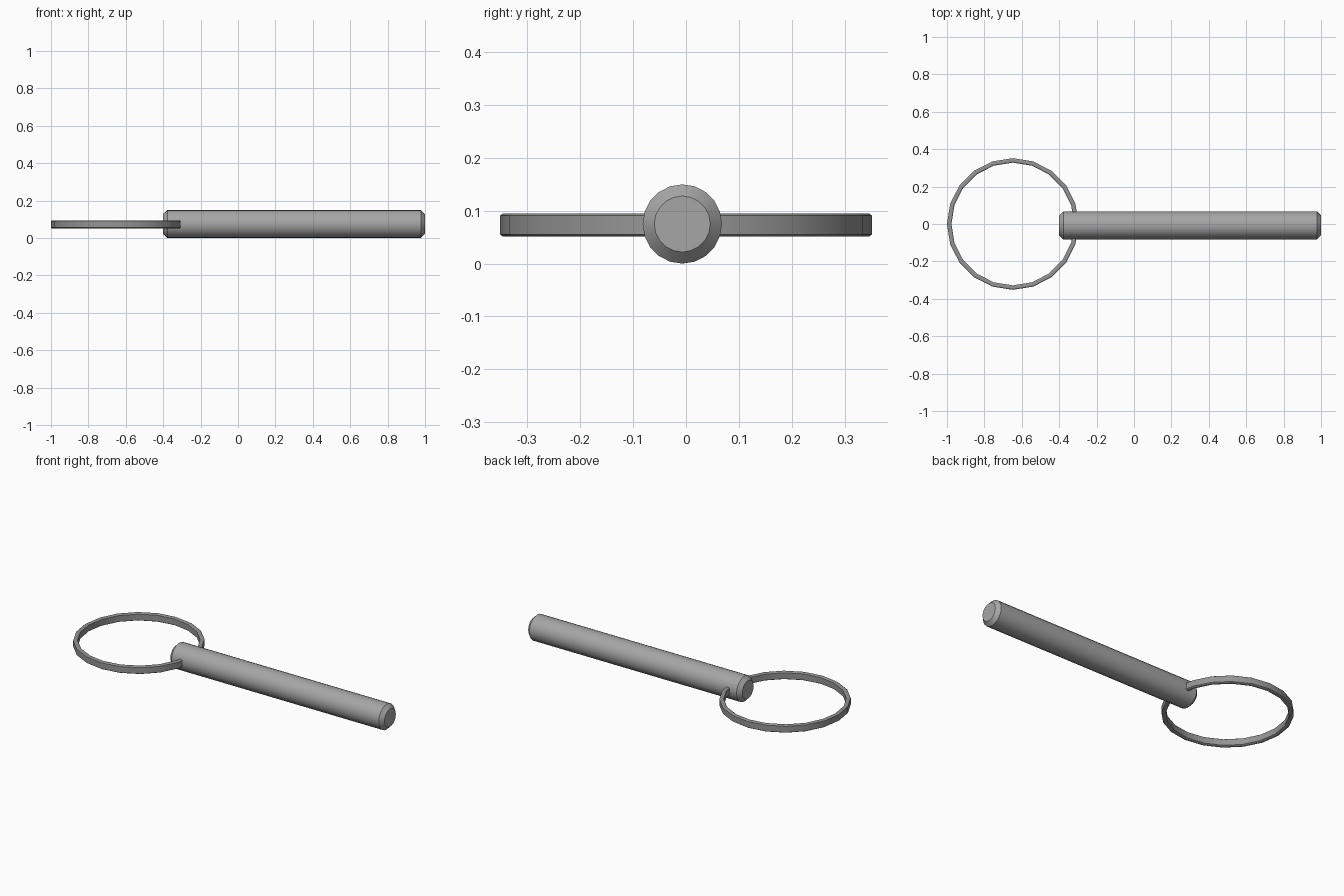
import bpy, bmesh
from math import cos, sin, tau
from mathutils import Matrix

cube = bpy.data.objects.get("Cube")
if cube:
    bpy.data.objects.remove(cube, do_unlink=True)


def make_material(name, grey):
    mat = bpy.data.materials.new(name)
    mat.use_nodes = True
    colour = (grey, grey, grey, 1)
    mat.diffuse_color = colour
    mat.node_tree.nodes["Principled BSDF"].inputs["Base Color"].default_value = colour
    return mat


def revolve(name, profile, sides, matrix, mat, closed=False):
    """Spin (radius, height) points about z; close the profile or cap its ends."""
    bm = bmesh.new()
    rings = [[bm.verts.new((r * cos(tau * i / sides), r * sin(tau * i / sides), z))
              for i in range(sides)] for r, z in profile]
    pairs = list(zip(rings, rings[1:]))
    if closed:
        pairs.append((rings[-1], rings[0]))
    else:
        bm.faces.new(rings[0])
        bm.faces.new(rings[-1])
    for a, b in pairs:
        for i in range(sides):
            j = (i + 1) % sides
            bm.faces.new((a[i], a[j], b[j], b[i]))
    bmesh.ops.recalc_face_normals(bm, faces=bm.faces)
    bm.transform(matrix)
    mesh = bpy.data.meshes.new(name)
    bm.to_mesh(mesh)
    bm.free()
    mesh.materials.append(mat)
    obj = bpy.data.objects.new(name, mesh)
    bpy.context.collection.objects.link(obj)
    bpy.ops.object.select_all(action='DESELECT')
    obj.select_set(True)
    bpy.context.view_layer.objects.active = obj
    bpy.ops.object.shade_smooth_by_angle(angle=0.5)
    return obj


pin_steel = make_material("pin steel", 0.38)
ring_steel = make_material("ring steel", 0.30)

# Pin: long cylinder along x with chamfered ends
pin_profile = [(0.053, -0.40), (0.075, -0.378), (0.075, 0.978), (0.053, 1.0)]
along_x = Matrix.Translation((0, -0.007, 0.075)) @ Matrix.Rotation(tau / 4, 4, 'Y')
revolve("pin", pin_profile, 20, along_x, pin_steel)

# Pull ring: flat band with slightly eased edges, passing through the pin's end
ring_profile = [(0.352, -0.018), (0.352, 0.018), (0.346, 0.022), (0.334, 0.022),
                (0.328, 0.018), (0.328, -0.018), (0.334, -0.022), (0.346, -0.022)]
revolve("pull_ring", ring_profile, 20, Matrix.Translation((-0.648, 0, 0.073)),
        ring_steel, closed=True)
